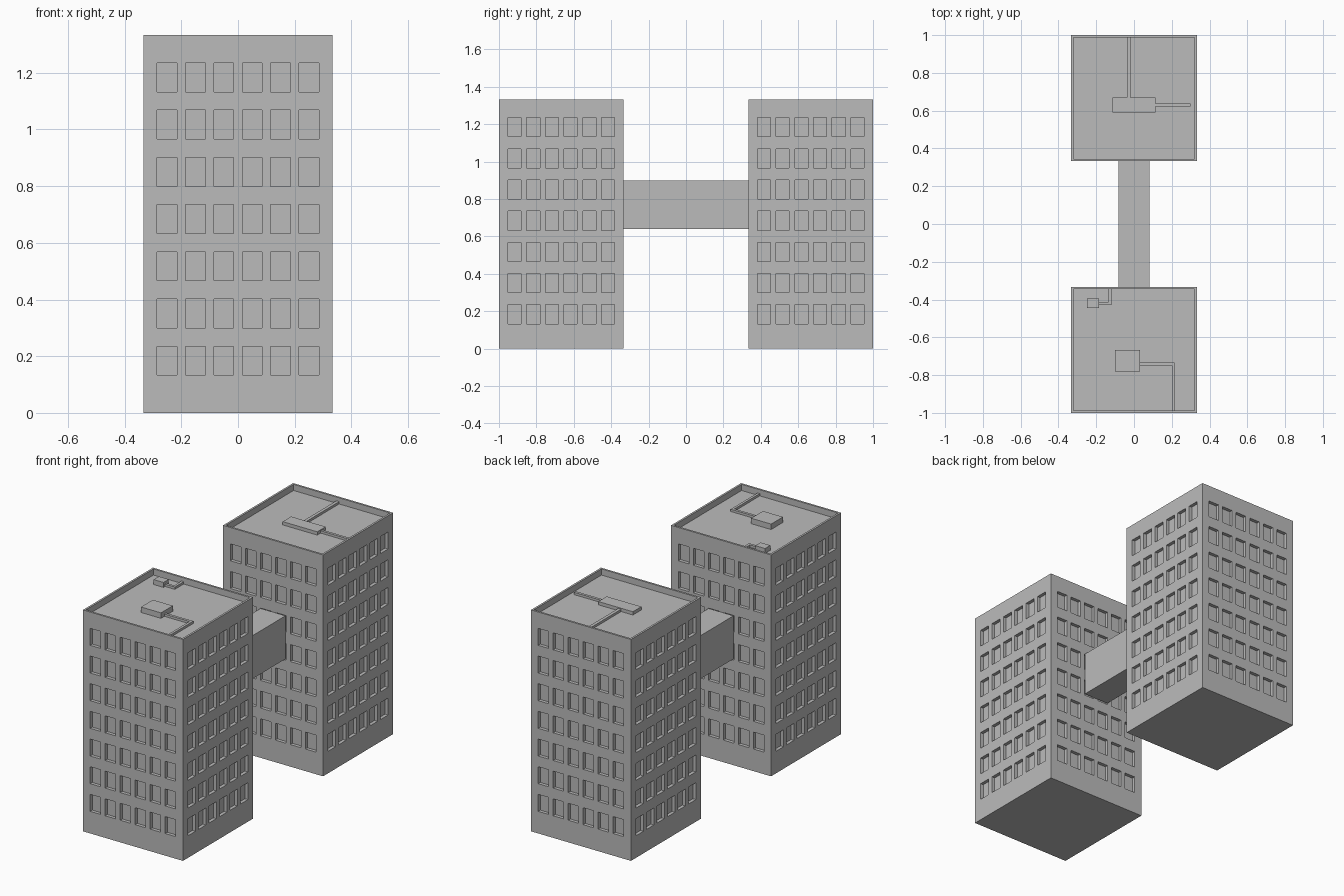
import bpy
import bmesh
from mathutils import Vector

cube = bpy.data.objects.get("Cube")
if cube:
    bpy.data.objects.remove(cube)

GREY = (0.5, 0.5, 0.5, 1)
concrete = bpy.data.materials.new("concrete grey")
concrete.diffuse_color = GREY
concrete.use_nodes = True
concrete.node_tree.nodes["Principled BSDF"].inputs["Base Color"].default_value = GREY

HALF, HEIGHT = 1 / 3, 4 / 3
ROOF = HEIGHT - 0.037
COLUMNS = [(i - 2.5) * 0.1 for i in range(6)]
ROWS = [0.184 + i / 6 for i in range(7)]
WIN_W, WIN_H, RECESS = 0.07, 0.102, 0.02


def finish(bm, name):
    mesh = bpy.data.meshes.new(name)
    bm.to_mesh(mesh)
    bm.free()
    mesh.materials.append(concrete)
    obj = bpy.data.objects.new(name, mesh)
    bpy.context.collection.objects.link(obj)
    return obj


def box_mesh(x0, x1, y0, y1, z0, z1):
    bm = bmesh.new()
    bmesh.ops.create_cube(bm, size=1)
    bmesh.ops.scale(bm, vec=(x1 - x0, y1 - y0, z1 - z0), verts=bm.verts)
    bmesh.ops.translate(bm, vec=((x0 + x1) / 2, (y0 + y1) / 2, (z0 + z1) / 2), verts=bm.verts)
    return bm


def box(name, *bounds):
    return finish(box_mesh(*bounds), name)


def near(value, centres):
    return any(abs(value - c) < 0.01 for c in centres)


def tower(name, y):
    bm = box_mesh(-HALF, HALF, -HALF, HALF, 0, HEIGHT)

    # Cut the walls along the window edges
    for axis, centres, size in ((0, COLUMNS, WIN_W), (1, COLUMNS, WIN_W), (2, ROWS, WIN_H)):
        normal = Vector((0, 0, 0))
        normal[axis] = 1
        for c in centres:
            for side in (-0.5, 0.5):
                bmesh.ops.bisect_plane(bm, geom=bm.verts[:] + bm.edges[:] + bm.faces[:],
                                       plane_co=normal * (c + side * size), plane_no=normal)
    bm.normal_update()

    # Merge the roof and the underside into single faces
    for up in (1, -1):
        bmesh.ops.dissolve_faces(bm, faces=[f for f in bm.faces if f.normal.z * up > 0.9])
    bm.normal_update()

    # Recessed windows
    windows = []
    for f in bm.faces:
        c = f.calc_center_median()
        across = c.x if abs(f.normal.y) > 0.5 else c.y
        if abs(f.normal.z) < 0.5 and near(c.z, ROWS) and near(across, COLUMNS):
            windows.append(f)
    for f in bmesh.ops.extrude_discrete_faces(bm, faces=windows)["faces"]:
        f.normal_update()
        bmesh.ops.translate(bm, vec=f.normal * -RECESS, verts=f.verts)

    # Parapet around a sunken roof
    top = [f for f in bm.faces if f.normal.z > 0.9 and f.calc_center_median().z > HEIGHT - 0.01]
    bmesh.ops.inset_individual(bm, faces=top, thickness=0.012, use_even_offset=True)
    for f in bmesh.ops.extrude_discrete_faces(bm, faces=top)["faces"]:
        bmesh.ops.translate(bm, vec=(0, 0, ROOF - HEIGHT), verts=f.verts)
    bmesh.ops.recalc_face_normals(bm, faces=bm.faces)
    finish(bm, name).location.y = y


tower("front_tower", -2 / 3)
tower("back_tower", 2 / 3)
box("bridge", -0.083, 0.083, -HALF, HALF, 0.64, 0.9)

# Rooftop units and ducts: bounds in plan, then height
ROOF_PARTS = {
    "back_roof_unit": (-0.115, 0.115, 0.59, 0.67, 0.02),
    "back_long_duct": (-0.037, -0.018, 0.67, 0.988, 0.014),
    "back_side_duct": (0.115, 0.3, 0.622, 0.638, 0.014),
    "front_roof_unit": (-0.1, 0.033, -0.78, -0.667, 0.033),
    "front_duct_across": (0.033, 0.215, -0.748, -0.732, 0.014),
    "front_duct_to_edge": (0.2, 0.215, -0.988, -0.748, 0.014),
    "small_roof_unit": (-0.25, -0.185, -0.445, -0.395, 0.03),
    "small_duct_across": (-0.185, -0.12, -0.43, -0.414, 0.014),
    "small_duct_to_edge": (-0.135, -0.12, -0.414, -0.345, 0.014),
}
for part, (x0, x1, y0, y1, h) in ROOF_PARTS.items():
    box(part, x0, x1, y0, y1, ROOF, ROOF + h)
